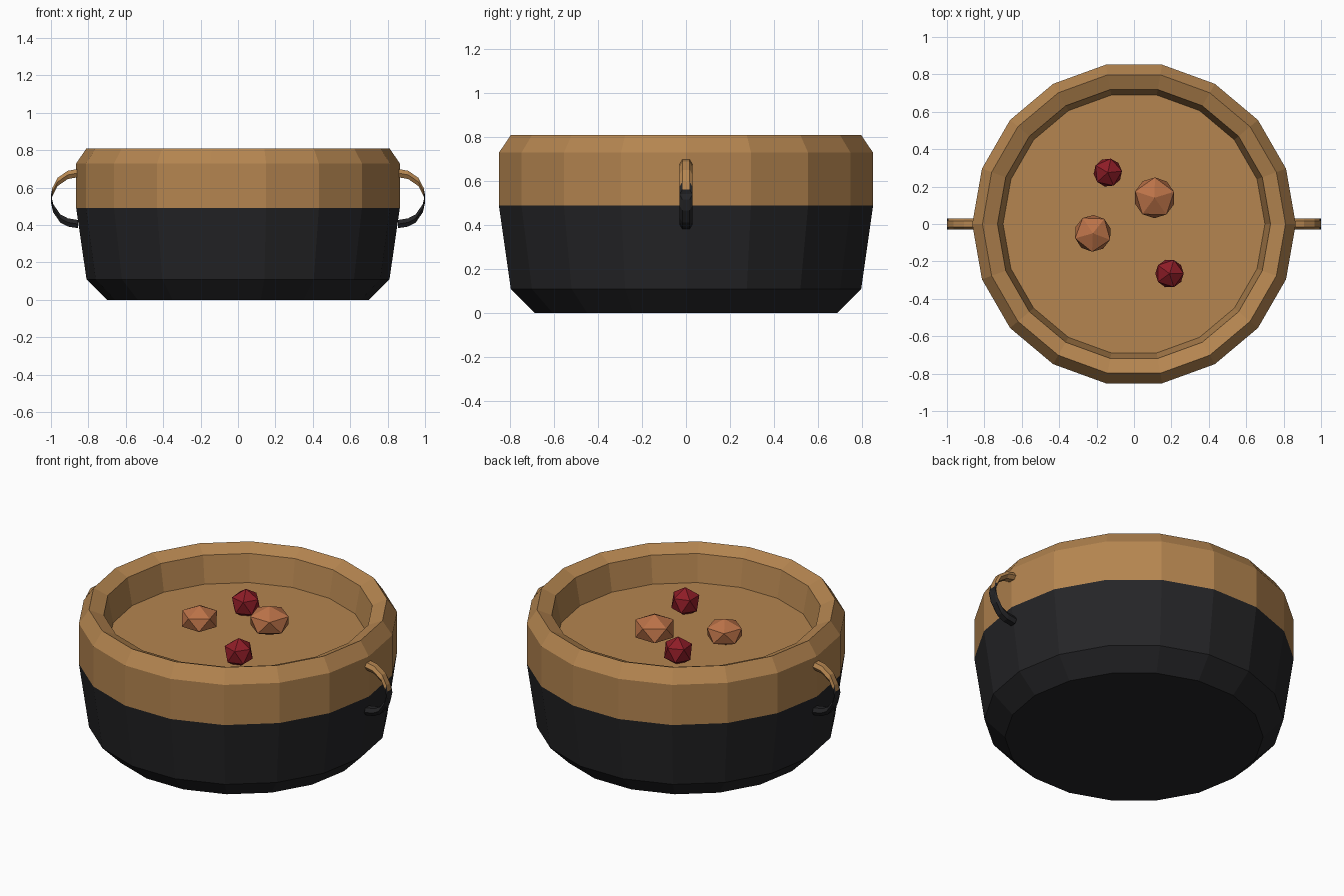
import bpy, bmesh
from math import cos, sin, tau
from mathutils import Matrix

if "Cube" in bpy.data.objects:
    bpy.data.objects.remove(bpy.data.objects["Cube"])


def material(name, rgb):
    m = bpy.data.materials.new(name)
    m.diffuse_color = (*rgb, 1)
    m.use_nodes = True
    m.node_tree.nodes["Principled BSDF"].inputs["Base Color"].default_value = m.diffuse_color
    return m


tan = material("tan", (0.46, 0.235, 0.08))
black = material("black", (0.018, 0.018, 0.02))
orange = material("orange", (0.50, 0.17, 0.065))
red = material("red", (0.27, 0.012, 0.02))


def finish(name, bm, mats):
    bmesh.ops.recalc_face_normals(bm, faces=bm.faces)
    me = bpy.data.meshes.new(name)
    bm.to_mesh(me)
    bm.free()
    for m in mats:
        me.materials.append(m)
    ob = bpy.data.objects.new(name, me)
    bpy.context.collection.objects.link(ob)
    return ob


def skin(bm, rings, split_z):
    """Bridge closed rings, cap both ends; faces above split_z use the second material."""
    vs = [[bm.verts.new(p) for p in r] for r in rings]
    n = len(vs[0])
    for a, b in zip(vs, vs[1:]):
        for i in range(n):
            j = (i + 1) % n
            bm.faces.new((a[i], a[j], b[j], b[i]))
    bm.faces.new(vs[0])
    bm.faces.new(vs[-1])
    for f in bm.faces:
        f.material_index = int(f.calc_center_median().z > split_z)


# Pot: 18-sided turned profile, ending in the flat soup surface
profile = [(0.70, 0), (0.81, 0.11), (0.865, 0.49), (0.865, 0.73),
           (0.81, 0.81), (0.73, 0.775), (0.70, 0.615)]
bm = bmesh.new()
skin(bm, [[(r * cos(tau * i / 18), r * sin(tau * i / 18), z) for i in range(18)]
          for r, z in profile], 0.45)
finish("pot", bm, [black, tan])

# Handles: hexagonal section swept along an arc without turning
path = [(0.855, 0.678), (0.91, 0.668), (0.965, 0.63), (0.993, 0.575), (1.0, 0.54),
        (0.988, 0.49), (0.95, 0.435), (0.91, 0.414), (0.855, 0.405)]
section = [(0.03, 0), (0.017, 0.022), (-0.017, 0.022),
           (-0.03, 0), (-0.017, -0.022), (0.017, -0.022)]
for side, name in ((-1, "left_handle"), (1, "right_handle")):
    bm = bmesh.new()
    skin(bm, [[(side * x, y, z + dz) for y, dz in section] for x, z in path], 0.57)
    finish(name, bm, [black, tan])

# Food chunks: faceted balls resting in the soup
chunks = [("large_chunk", (0.11, 0.14, 0.69), 0.122, 0.085, 0.3, orange),
          ("small_chunk", (-0.22, -0.05, 0.685), 0.11, 0.078, 0.9, orange),
          ("back_berry", (-0.14, 0.275, 0.675), 0.085, 0.085, 0.1, red),
          ("front_berry", (0.19, -0.265, 0.675), 0.085, 0.085, 0.0, red)]
for name, loc, r, rz, turn, mat in chunks:
    bm = bmesh.new()
    bmesh.ops.create_icosphere(bm, subdivisions=1, radius=1)
    bm.transform(Matrix.Translation(loc) @ Matrix.Rotation(turn, 4, 'Z')
                 @ Matrix.Diagonal((r, r, rz, 1)))
    finish(name, bm, [mat])
